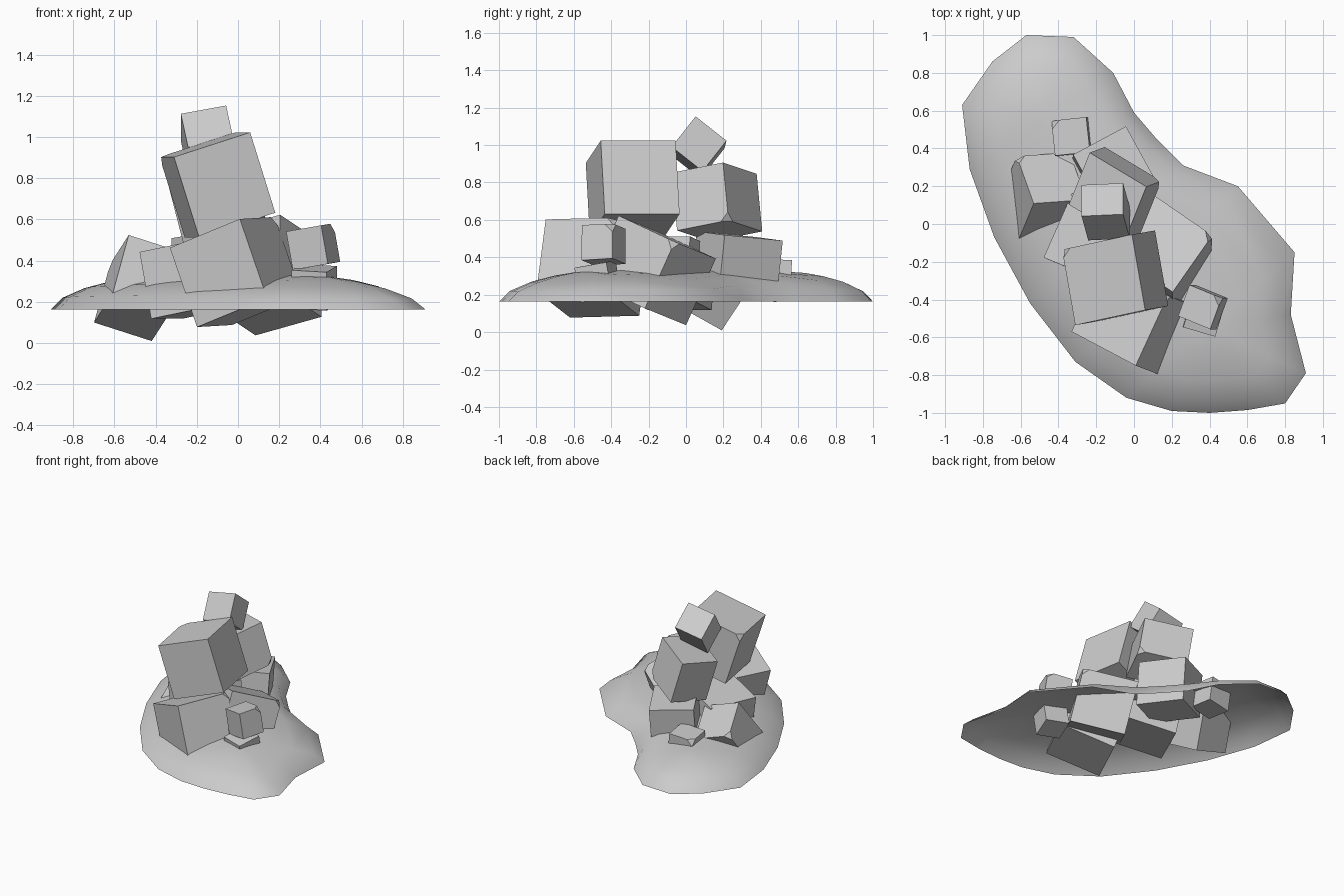
import bpy, bmesh
from mathutils import Vector
from mathutils.geometry import intersect_point_line

if "Cube" in bpy.data.objects:
    bpy.data.objects.remove(bpy.data.objects["Cube"])


def finish(name, bm):
    bmesh.ops.recalc_face_normals(bm, faces=bm.faces)
    me = bpy.data.meshes.new(name)
    bm.to_mesh(me)
    bm.free()
    ob = bpy.data.objects.new(name, me)
    bpy.context.collection.objects.link(ob)
    return ob


def block(name, centre, ex, ey, height, chip=None):
    """Stone block from two edge vectors; one corner may be chipped off."""
    ex, ey, c = Vector(ex), Vector(ey), Vector(centre)
    ez = ex.cross(ey).normalized() * height
    bm = bmesh.new()
    bmesh.ops.create_cube(bm, size=1)
    corner = None
    for v in bm.verts:
        s = v.co.copy()
        if chip and all(a * b > 0 for a, b in zip(s, chip)):
            corner = v
        v.co = c + ex * s.x + ey * s.y + ez * s.z
    if corner:
        bmesh.ops.bevel(bm, geom=[corner], offset=0.045, segments=1,
                        affect='VERTICES')
    return finish(name, bm)


# Earth mound: open kidney-shaped shell, rings shrinking toward a spine
outline = [(-.57, 1.0), (-.32, .99), (-.11, .80), (0, .59), (.12, .45),
           (.26, .31), (.55, .20), (.85, -.15), (.83, -.48), (.91, -.79),
           (.80, -.95), (.60, -.985), (.40, -1.0), (.20, -.99), (-.04, -.92),
           (-.31, -.73), (-.55, -.42), (-.74, -.07), (-.87, .29),
           (-.91, .63), (-.75, .86)]
spine = [Vector((-.48, .6, 0)), Vector((-.1, 0, 0)), Vector((.4, -.55, 0))]
steep = range(3, 6)      # the inner bend of the kidney rises faster
rim = .163
profile = [(0, 0, 0), (.13, .072, .092), (.38, .127, .145),
           (.65, .158, .168), (.9, .175, .177)]


def spine_point(p):
    best = []
    for a, b in zip(spine, spine[1:]):
        t = intersect_point_line(p, a, b)[1]
        best.append(a.lerp(b, min(max(t, 0), 1)))
    return min(best, key=lambda q: (q - p).length)


bm = bmesh.new()
rings = []
for t, h, h_steep in profile:
    ring = []
    for i, (x, y) in enumerate(outline):
        p = Vector((x, y, 0))
        q = p.lerp(spine_point(p), t)
        # the crest drops toward both ends
        drop = 1 - .2 * q.length_squared
        z = rim + (h_steep if i in steep else h) * drop
        ring.append(bm.verts.new((q.x, q.y, z)))
    rings.append(ring)
n = len(outline)
for lo, hi in zip(rings, rings[1:]):
    for i in range(n):
        j = (i + 1) % n
        bm.faces.new((lo[i], lo[j], hi[j], hi[i]))
bm.faces.new(rings[-1])
bmesh.ops.triangulate(bm, faces=[f for f in bm.faces if len(f.verts) > 4])
for f in bm.faces:
    f.smooth = True
mound = finish("mound", bm)
# open shell: make sure the normals face up
if sum(p.normal.z for p in mound.data.polygons) < 0:
    mound.data.flip_normals()

# Upper stack
block("upper_front_block", (-.10, -.285, .768), (.37, .08, .12), (-.07, .40, 0), .41, (-1, 1, 1))
block("upper_back_block", (-.10, .165, .695), (.30, -.18, .06), (.11, .275, .055), .32, (1, 1, -1))
block("top_block", (-.15, .065, .987), (.22, .01, .04), (0, .165, -.13), .21)

# Base layer, half sunk in the mound
block("base_front_block", (-.01, -.5, .345), (.34, -.18, .14), (.17, .37, .01), .41, (1, 1, 1))
block("base_right_block", (.145, -.18, .33), (.32, -.22, .09), (.21, .30, -.14), .39, (1, 1, 1))
block("base_left_block", (-.475, .15, .267), (.28, .02, -.09), (-.09, .25, -.14), .35, (-1, 1, 1))
block("base_back_block", (-.1, .27, .35), (.28, .15, -.02), (-.17, .31, -.03), .33)
block("base_middle_block", (-.205, -.09, .315), (.34, -.14, .07), (.15, .34, 0), .33)

# Small loose blocks
block("small_right_block", (.365, -.44, .468), (.17, -.07, .03), (.06, .165, .01), .19, (1, 1, 1))
block("small_sunk_block", (.37, -.47, .27), (.17, -.05, -.01), (.05, .17, .03), .19)
block("small_back_block", (-.325, .46, .285), (.185, .02, .02), (-.02, .185, -.01), .19, (-1, 1, 1))
